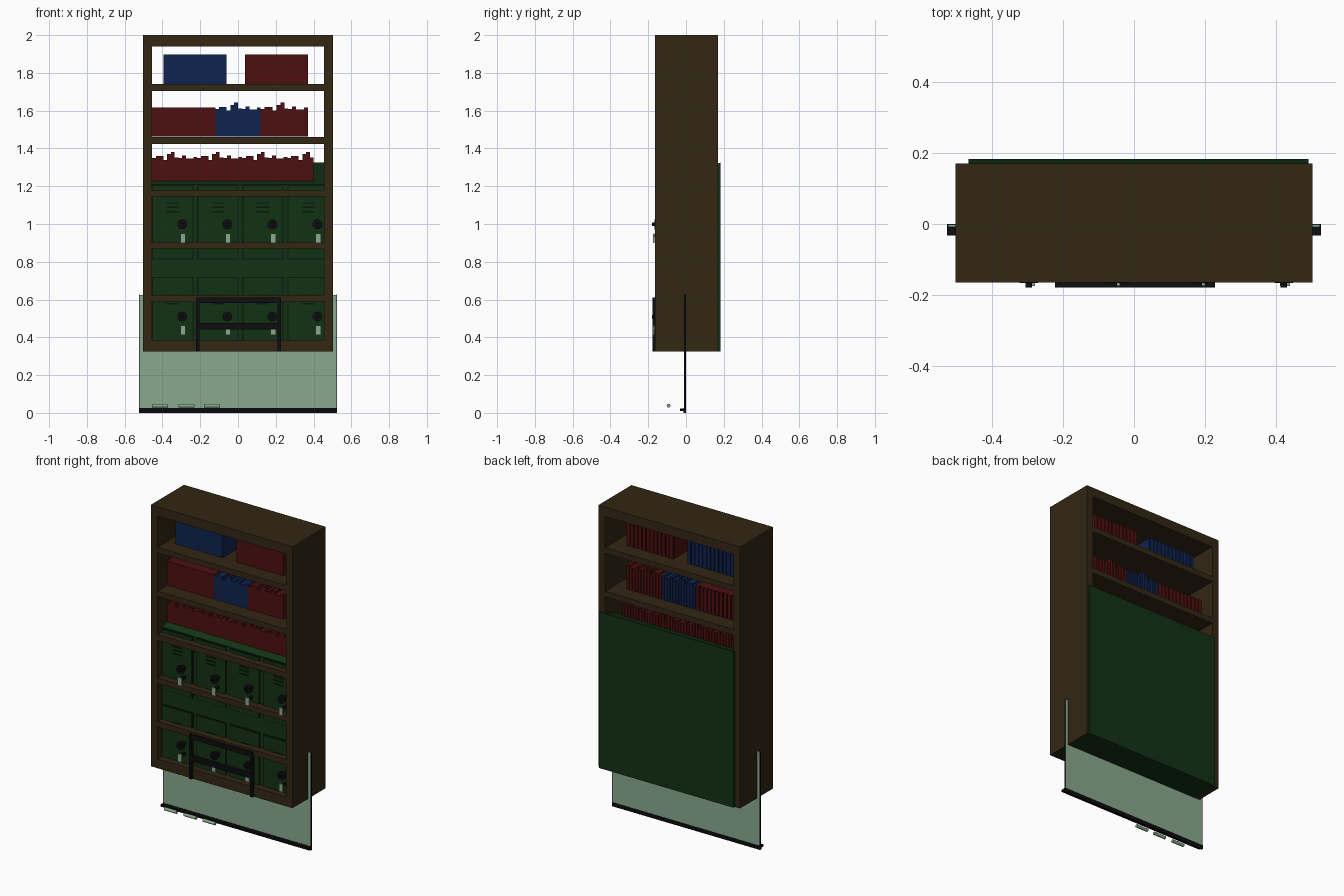
import bpy, bmesh
from mathutils import Matrix, Vector

cube = bpy.data.objects.get("Cube")
if cube:
    bpy.data.objects.remove(cube, do_unlink=True)


def material(name, rgb):
    m = bpy.data.materials.new(name)
    m.diffuse_color = (*rgb, 1)
    m.use_nodes = True
    bsdf = m.node_tree.nodes["Principled BSDF"]
    bsdf.inputs["Base Color"].default_value = (*rgb, 1)
    bsdf.inputs["Roughness"].default_value = 0.8
    return m


WOOD = material("dark wood", (0.033, 0.02, 0.007))
GREEN = material("locker green", (0.006, 0.032, 0.007))
GROOVE = material("groove green", (0.002, 0.009, 0.002))
RED = material("book red", (0.075, 0.005, 0.005))
BLUE = material("book blue", (0.005, 0.017, 0.08))
BLACK = material("black metal", (0.004, 0.004, 0.005))
GLASS = material("pale green", (0.25, 0.4, 0.27))


def add_box(bm, x, y, z):
    """Box from three (low, high) ranges."""
    size = [b - a for a, b in (x, y, z)]
    mid = Vector([(a + b) / 2 for a, b in (x, y, z)])
    bmesh.ops.create_cube(bm, size=1, matrix=Matrix.Translation(mid) @ Matrix.Diagonal((*size, 1)))


def add_rod(bm, center, radius, length, axis):
    """Cylinder along the X or Y axis."""
    turn = Matrix.Rotation(1.5707963, 4, "Y" if axis == "X" else "X")
    bmesh.ops.create_cone(bm, cap_ends=True, segments=20, radius1=radius, radius2=radius,
                          depth=length, matrix=Matrix.Translation(center) @ turn)


def finish(bm, name, mat, smooth=False):
    bmesh.ops.recalc_face_normals(bm, faces=bm.faces)
    mesh = bpy.data.meshes.new(name)
    bm.to_mesh(mesh)
    bm.free()
    mesh.materials.append(mat)
    obj = bpy.data.objects.new(name, mesh)
    bpy.context.collection.objects.link(obj)
    if smooth:
        bpy.ops.object.select_all(action="DESELECT")
        obj.select_set(True)
        bpy.context.view_layer.objects.active = obj
        bpy.ops.object.shade_smooth_by_angle()
    return obj


def boxes(name, mat, *ranges):
    bm = bmesh.new()
    for r in ranges:
        add_box(bm, *r)
    return finish(bm, name, mat)


# Bookcase: sides, top, bottom and shelves, open at the back
depth = (-0.165, 0.17)
for name, s in (("case_left_side", 1), ("case_right_side", -1)):
    boxes(name, WOOD, (sorted((s * 0.455, s * 0.502)), depth, (0.325, 2.0)))
inner = (-0.455, 0.455)
boxes("case_top", WOOD, (inner, depth, (1.94, 2.0)))
boxes("case_bottom", WOOD, (inner, depth, (0.325, 0.385)))
for i, z in enumerate((0.588, 0.868, 1.145, 1.424, 1.704)):
    boxes(f"shelf_{i + 1}", WOOD, (inner, depth, (z, z + 0.036)))

# Locker bank with a sloped top
FRONT, X0, X1 = -0.115, -0.465, 0.49
bm = bmesh.new()
profile = ((FRONT, 0.324), (0.182, 0.324), (0.182, 1.325), (FRONT, 1.21))
face = bm.faces.new([bm.verts.new((X0, y, z)) for y, z in profile])
ext = bmesh.ops.extrude_face_region(bm, geom=[face])
bmesh.ops.translate(bm, vec=(X1 - X0, 0, 0),
                    verts=[g for g in ext["geom"] if isinstance(g, bmesh.types.BMVert)])
finish(bm, "locker_body", GREEN)

# Locker doors with vents, dials and tags, four columns by two rows
pitch = (X1 - X0) / 4
for row, low in (("lower", 0.33), ("upper", 0.818)):
    doors, grooves, dials, links, tags = (bmesh.new() for _ in range(5))
    high = low + 0.383
    for col in range(4):
        a = X0 + col * pitch + 0.016
        b = a + 0.207
        add_box(grooves, (a - 0.006, b + 0.006), (FRONT - 0.002, FRONT), (low - 0.006, high + 0.006))
        add_box(doors, (a, b), (FRONT - 0.008, FRONT), (low, high))
        mid = (a + b) / 2
        for k in range(3):
            z = high - 0.093 - 0.023 * k
            add_box(grooves, (mid - 0.033, mid + 0.033), (FRONT - 0.011, FRONT), (z, z + 0.007))
        # Dial, stem and grip
        dx, dz = mid + 0.05, low + 0.18
        add_rod(dials, (dx, -0.158, dz), 0.026, 0.016, "Y")
        add_rod(dials, (dx, -0.135, dz), 0.014, 0.04, "Y")
        add_rod(dials, (dx, -0.169, dz), 0.009, 0.02, "Y")
        # Hanging tag
        tz = low + 0.082
        add_box(tags, (dx - 0.01, dx + 0.018), (-0.174, -0.166), (tz, tz + 0.05))
        add_box(links, (dx - 0.004, dx + 0.012), (-0.166, FRONT), (tz + 0.03, tz + 0.044))
    finish(doors, f"{row}_locker_doors", GREEN)
    finish(grooves, f"{row}_locker_grooves", GROOVE)
    finish(dials, f"{row}_locker_dials", BLACK, smooth=True)
    finish(links, f"{row}_tag_links", BLACK)
    finish(tags, f"{row}_locker_tags", GLASS)

# Books: one box each, with a narrower spine at the back
UNEVEN = (0, 0.01, 0.01, -0.01, 0.02, 0.032, 0.002, 0, 0.012, -0.003, -0.003, 0.006)


def books(name, mat, x0, x1, z0, height, count, uneven):
    bm = bmesh.new()
    w = (x1 - x0) / count
    for i in range(count):
        x = x0 + i * w
        top = z0 + height + (UNEVEN[i % len(UNEVEN)] if uneven else 0)
        add_box(bm, (x, x + w), (-0.07, 0.064), (z0, top))
        add_box(bm, (x + w * 0.1, x + w * 0.9), (0.06, 0.076), (z0, top))
    finish(bm, name, mat)


books("top_blue_books", BLUE, -0.395, -0.06, 1.742, 0.155, 12, False)
books("top_red_books", RED, 0.037, 0.37, 1.742, 0.155, 12, False)
books("middle_red_books", RED, -0.455, -0.12, 1.462, 0.155, 12, False)
books("middle_blue_books", BLUE, -0.12, 0.12, 1.462, 0.148, 12, True)
books("middle_red_uneven_books", RED, 0.12, 0.37, 1.462, 0.148, 12, True)
books("low_red_books", RED, -0.455, 0.4, 1.182, 0.168, 43, True)

# Metal frame standing against the front
fy = (-0.178, -0.158)
boxes("front_frame", BLACK,
      ((-0.222, -0.204), fy, (0.325, 0.612)), ((0.209, 0.227), fy, (0.325, 0.612)),
      ((-0.222, 0.227), fy, (0.582, 0.612)), ((-0.222, 0.227), fy, (0.442, 0.475)))

# Thin upright board with dark edges and a ledge
boxes("board_panel", GLASS, ((-0.521, 0.521), (-0.009, -0.002), (0.02, 0.625)))
boxes("board_edges", BLACK, *[((s * 0.5225 - 0.0015, s * 0.5225 + 0.0015), (-0.01, -0.001), (0.02, 0.626))
                              for s in (-1, 1)])
boxes("board_ledge", BLACK, ((-0.525, 0.525), (-0.012, 0.0), (0.0, 0.025)),
      ((-0.525, 0.525), (-0.033, -0.01), (0.01, 0.024)))

# Three markers in front of the ledge
for i, x in enumerate((-0.412, -0.272, -0.138)):
    bm = bmesh.new()
    add_rod(bm, (x, -0.092, 0.038), 0.01, 0.085, "X")
    finish(bm, f"marker_{i + 1}", GLASS, smooth=True)
